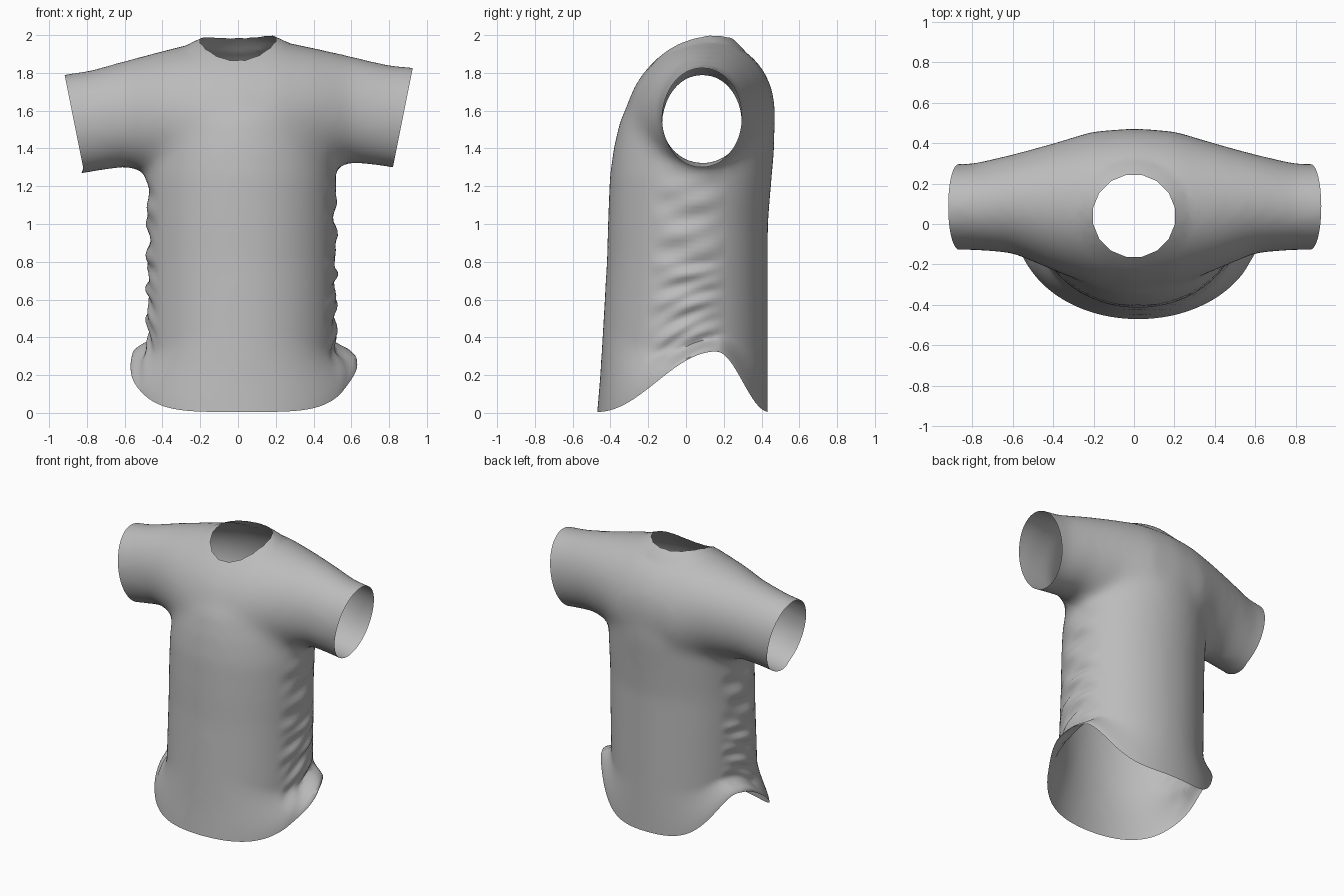
import bpy, bmesh
from math import sin, cos, pi, hypot
from mathutils import Vector

cube = bpy.data.objects.get("Cube")
if cube:
    bpy.data.objects.remove(cube, do_unlink=True)

SIDES = 48


def loft(bm, rings):
    """Skin a capped tube through rings of points."""
    loops = [[bm.verts.new(p) for p in ring] for ring in rings]
    for a, b in zip(loops, loops[1:]):
        for i in range(SIDES):
            j = (i + 1) % SIDES
            bm.faces.new((a[i], a[j], b[j], b[i]))
    bm.faces.new(loops[0][::-1])
    bm.faces.new(loops[-1])


def torso_ring(z, rx, front, back):
    cy, ry = (front + back) / 2, (back - front) / 2
    angles = [2 * pi * i / SIDES for i in range(SIDES)]
    return [(0.02 + rx * cos(a), cy + ry * sin(a), z) for a in angles]


def sleeve_ring(x, cy, ry, cz, rz):
    angles = [2 * pi * i / SIDES for i in range(SIDES)]
    return [(x, cy + ry * cos(a), cz + rz * sin(a) + 0.02 * x + 0.12 * ry * cos(a) * (1 - abs(x)))
            for a in angles]


# Solid blank: torso tube crossed by a tube running sleeve to sleeve
torso = [(-0.2, 0.5, -0.49, 0.435), (0.2, 0.5, -0.455, 0.435), (0.8, 0.5, -0.42, 0.435),
         (1.0, 0.5, -0.415, 0.435), (1.25, 0.5, -0.405, 0.455), (1.4, 0.48, -0.385, 0.47),
         (1.55, 0.45, -0.35, 0.47), (1.68, 0.38, -0.285, 0.44), (1.8, 0.26, -0.2, 0.36)]
half = [(0.0, 0.07, 0.405, 1.54, 0.435), (0.2, 0.075, 0.385, 1.54, 0.43),
        (0.4, 0.085, 0.315, 1.595, 0.33), (0.6, 0.1, 0.245, 1.595, 0.282),
        (0.8, 0.085, 0.214, 1.555, 0.272), (1.0, 0.085, 0.214, 1.525, 0.28)]
sleeves = [(-s[0], *s[1:]) for s in half[:0:-1]] + half

bm = bmesh.new()
loft(bm, [torso_ring(*s) for s in torso])
loft(bm, [sleeve_ring(*s) for s in sleeves])
bmesh.ops.recalc_face_normals(bm, faces=bm.faces)
mesh = bpy.data.meshes.new("shirt")
bm.to_mesh(mesh)
bm.free()
shirt = bpy.data.objects.new("shirt", mesh)
bpy.context.collection.objects.link(shirt)

# Fuse the tubes and soften the armpits and shoulders
remesh = shirt.modifiers.new("fuse", 'REMESH')
remesh.mode = 'VOXEL'
remesh.voxel_size = 0.025
smooth = shirt.modifiers.new("soften", 'SMOOTH')
smooth.factor = 0.5
smooth.iterations = 28
evaluated = shirt.evaluated_get(bpy.context.evaluated_depsgraph_get())
bm = bmesh.new()
bm.from_mesh(evaluated.to_mesh())
evaluated.to_mesh_clear()
shirt.modifiers.clear()


def cut(co, normal, faces=None, clear=True):
    faces = list(faces or bm.faces)
    geom = {e for f in faces for e in (*f.verts, *f.edges, f)}
    bmesh.ops.bisect_plane(bm, geom=list(geom), plane_co=co, plane_no=normal, clear_outer=clear)


# Open the hem and the two slanted cuffs
cut((0, 0, 0), (0, 0, -1))
for side in (-1, 1):
    cut((side * 0.87, 0, 1.55), (side, 0, -0.2))

# Open the neck with a sixteen-sided hole
NECK, RADIUS = Vector((0, 0.04, 0)), 0.202
SPOKES = [Vector((cos(pi * i / 8), sin(pi * i / 8), 0)) for i in range(16)]


def near_neck(f, r):
    p = f.calc_center_median()
    return p.z > 1.7 and hypot(p.x - NECK.x, p.y - NECK.y) < r


for d in SPOKES:
    cut(NECK + d * RADIUS, d, [f for f in bm.faces if near_neck(f, 0.32)], False)
hole = [f for f in bm.faces if near_neck(f, 0.4)
        and all((f.calc_center_median() - NECK).dot(d) < RADIUS for d in SPOKES)]
bmesh.ops.delete(bm, geom=hole, context='FACES')

for v in bm.verts:
    x, y, z = v.co
    # Raised neck edge, highest at the back
    r = hypot(x - NECK.x, y - NECK.y)
    if z > 1.75 and r < 0.28:
        v.co.z += (0.28 - r) * max(0, 0.2 + y)
    # Rumpled side seams
    if z < 1.3:
        seam = max(0, abs(x - 0.02) / 0.5 - 0.88) / 0.12
        ripple = 0.009 * sin(z * 27 + x * 3 + y * 9) + 0.007 * sin(z * 47 - y * 14 + x)
        v.co.x += (1 if x > 0 else -1) * seam * ripple * min(1, (1.3 - z) * 5)
    # Hem flared sharply at the sides and gently elsewhere, arched at the sides
    if z < 0.8:
        flare = max(0, 1 - z / (0.13 + 0.9 * max(0, abs(y - 0.05) - 0.1)))
        v.co.x = 0.02 + (v.co.x - 0.02) * (1 + 0.2 * flare * flare * (3 - 2 * flare))
        t = (y - 0.16) / (0.28 if y > 0.16 else 0.63)
        arch = 0.16 * (1 + cos(pi * max(-1, min(1, t))))
        v.co.z += 0.005 + arch * (1 - z / 0.8)

bm.to_mesh(mesh)
bm.free()

grey = bpy.data.materials.new("grey cloth")
grey.use_nodes = True
colour = (0.5, 0.5, 0.5, 1)
grey.diffuse_color = colour
grey.node_tree.nodes["Principled BSDF"].inputs["Base Color"].default_value = colour
mesh.materials.clear()
mesh.materials.append(grey)

bpy.context.view_layer.objects.active = shirt
shirt.select_set(True)
bpy.ops.object.shade_smooth_by_angle(angle=pi / 3)
